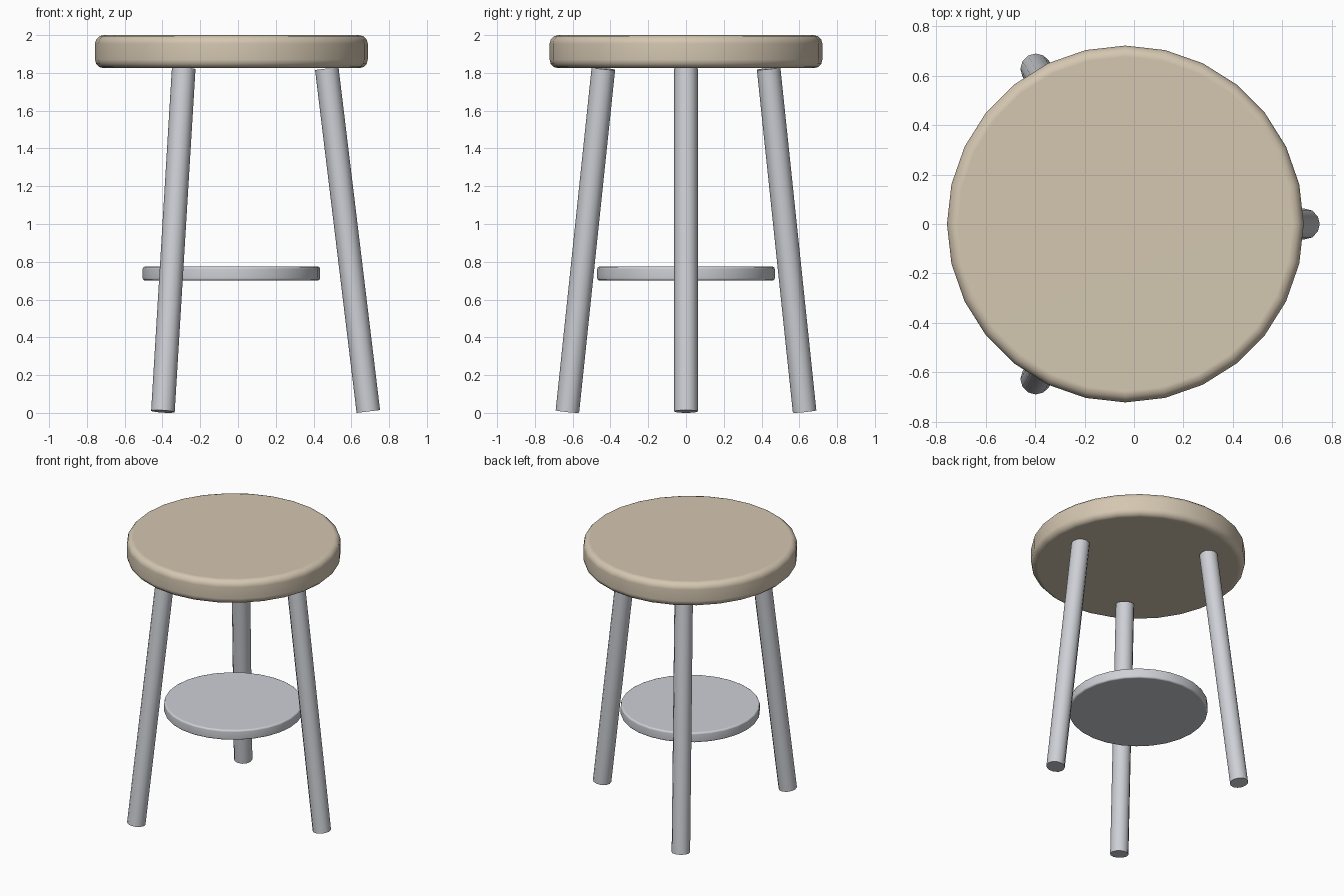
import bpy
import bmesh
import math
from math import atan2, cos, hypot, radians, sin

cube = bpy.data.objects.get("Cube")
if cube:
    bpy.data.objects.remove(cube, do_unlink=True)

CENTER_X = -0.035


def make_material(name, color):
    mat = bpy.data.materials.new(name)
    mat.use_nodes = True
    mat.diffuse_color = color
    bsdf = mat.node_tree.nodes["Principled BSDF"]
    bsdf.inputs["Base Color"].default_value = color
    bsdf.inputs["Roughness"].default_value = 0.5
    return mat


def make_cylinder(name, radius, height, sides, mat, bevel=0.0, segments=1):
    """Upright cylinder centred on its origin, with optional rounded rims."""
    bm = bmesh.new()
    bmesh.ops.create_cone(bm, cap_ends=True, segments=sides,
                          radius1=radius, radius2=radius, depth=height)
    if bevel:
        rims = [e for e in bm.edges
                if abs(e.verts[0].co.z - e.verts[1].co.z) < 1e-5]
        bmesh.ops.bevel(bm, geom=rims, offset=bevel, segments=segments,
                        profile=0.5, affect='EDGES')
    mesh = bpy.data.meshes.new(name)
    bm.to_mesh(mesh)
    bm.free()
    mesh.materials.append(mat)
    obj = bpy.data.objects.new(name, mesh)
    bpy.context.collection.objects.link(obj)

    # Smooth sides, crisp flat caps
    bpy.ops.object.select_all(action='DESELECT')
    obj.select_set(True)
    bpy.context.view_layer.objects.active = obj
    bpy.ops.object.shade_smooth_by_angle(angle=radians(50))
    normals = obj.modifiers.new("weighted_normals", 'WEIGHTED_NORMAL')
    normals.keep_sharp = True
    return obj


seat_mat = make_material("beige seat", (0.66, 0.57, 0.44, 1))
metal_mat = make_material("light grey metal", (0.62, 0.63, 0.67, 1))

# Round seat with soft rims
seat = make_cylinder("seat", 0.722, 0.175, 28, seat_mat, 0.045, 3)
seat.location = (CENTER_X, 0, 1.9125)

# Lower round shelf
shelf = make_cylinder("lower_shelf", 0.47, 0.075, 28, metal_mat, 0.013, 2)
shelf.location = (CENTER_X, 0, 0.7375)

# Three splayed legs
FOOT_R, TOP_R = 0.725, 0.505
FOOT_Z, TOP_Z = 0.0075, 1.823
tilt = atan2(FOOT_R - TOP_R, TOP_Z - FOOT_Z)
length = hypot(FOOT_R - TOP_R, TOP_Z - FOOT_Z)
mid_r, mid_z = (FOOT_R + TOP_R) / 2, (FOOT_Z + TOP_Z) / 2
for name, degrees in (("left_leg", 0), ("back_leg", 120), ("front_leg", 240)):
    a = radians(degrees)
    leg = make_cylinder(name, 0.0625, length, 12, metal_mat)
    leg.location = (CENTER_X + mid_r * cos(a), mid_r * sin(a), mid_z)
    leg.rotation_euler = (0, -tilt, a)
